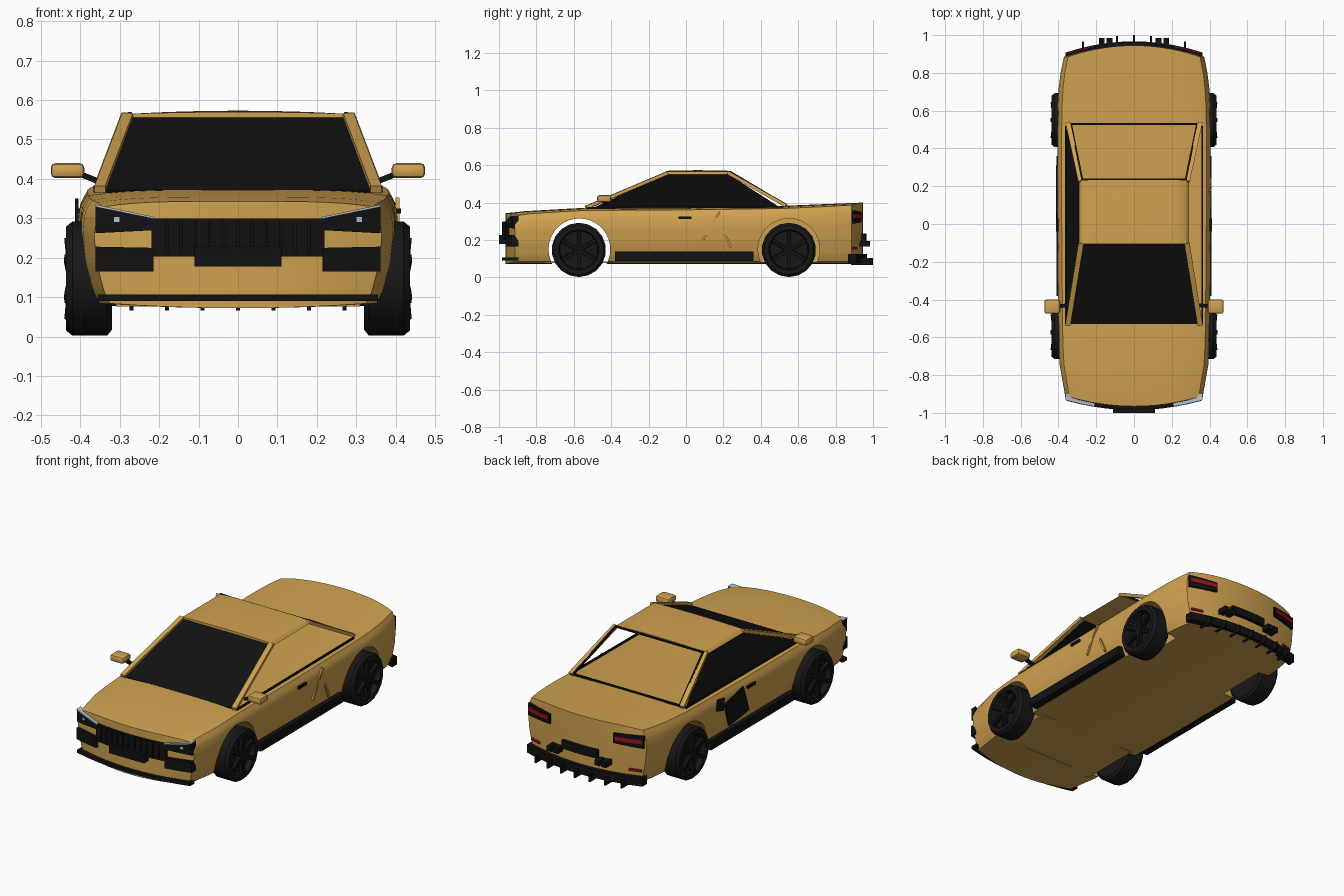
import bpy, bmesh, math
from mathutils import Vector, Matrix

if "Cube" in bpy.data.objects:
    bpy.data.objects.remove(bpy.data.objects["Cube"])

def material(name, rgb):
    m = bpy.data.materials.new(name)
    m.diffuse_color = (*rgb, 1)
    m.use_nodes = True
    m.node_tree.nodes["Principled BSDF"].inputs["Base Color"].default_value = m.diffuse_color
    return m

GOLD = material("gold_paint", (0.63, 0.36, 0.08))
BLACK = material("black_trim", (0.006, 0.006, 0.006))
TYRE = material("tyre_rubber", (0.009, 0.009, 0.009))
RED = material("red_lamp", (0.30, 0.008, 0.015))
LAMP = material("pale_lamp", (0.45, 0.55, 0.62))

def finish(name, bm, mat, smooth=None):
    bmesh.ops.recalc_face_normals(bm, faces=bm.faces)
    me = bpy.data.meshes.new(name)
    bm.to_mesh(me)
    bm.free()
    ob = bpy.data.objects.new(name, me)
    bpy.context.collection.objects.link(ob)
    me.materials.append(mat)
    if smooth:
        smooth_by_angle(ob, smooth)
    return ob

def smooth_by_angle(ob, deg):
    bpy.ops.object.select_all(action='DESELECT')
    ob.select_set(True)
    bpy.context.view_layer.objects.active = ob
    bpy.ops.object.shade_smooth_by_angle(angle=math.radians(deg))

def interp(table, v):
    if v <= table[0][0]:
        return table[0][1]
    for (a, p), (b, q) in zip(table, table[1:]):
        if v <= b:
            return p + (q - p) * (v - a) / (b - a)
    return table[-1][1]

def box(name, lo, hi, mat, bevel=0):
    bm = bmesh.new()
    lo, hi = Vector(lo), Vector(hi)
    bmesh.ops.create_cube(bm, size=1, matrix=Matrix.Translation((lo + hi) / 2) @ Matrix.Diagonal((*(hi - lo), 1)))
    if bevel:
        bmesh.ops.bevel(bm, geom=bm.edges[:], offset=bevel, segments=2, profile=0.5, affect='EDGES')
    return finish(name, bm, mat, 40 if bevel else None)

def beam(name, a, b, w, h, mat):
    a, b = Vector(a), Vector(b)
    rot = (b - a).to_track_quat('Y', 'Z').to_matrix().to_4x4()
    bm = bmesh.new()
    bmesh.ops.create_cube(bm, size=1, matrix=Matrix.Translation((a + b) / 2) @ rot @ Matrix.Diagonal((w, (b - a).length, h, 1)))
    return finish(name, bm, mat)

def plate(name, pts, offset, mat):
    bm = bmesh.new()
    f = bm.faces.new([bm.verts.new(p) for p in pts])
    ext = bmesh.ops.extrude_face_region(bm, geom=[f])
    bmesh.ops.translate(bm, vec=offset, verts=[v for v in ext["geom"] if isinstance(v, bmesh.types.BMVert)])
    return finish(name, bm, mat)

def front_y(x): return -0.965 + 0.05 * (x / 0.36) ** 2
def rear_y(x): return 0.945 - 0.06 * (x / 0.365) ** 2

def wrap(name, x0, x1, z0, z1, curve, out, mat, n=4):
    """Curved plate hugging the nose or tail; z0/z1 are (lower, upper) at each end."""
    bm = bmesh.new()
    cols = []
    s = -1 if curve is front_y else 1
    for i in range(n + 1):
        k = i / n
        x = x0 + (x1 - x0) * k
        lo, hi = (z0[j] + (z1[j] - z0[j]) * k for j in (0, 1))
        y = curve(x)
        cols.append([bm.verts.new(p) for p in ((x, y - s * .02, lo), (x, y + s * out, lo), (x, y + s * out, hi), (x, y - s * .02, hi))])
    for a, b in zip(cols, cols[1:]):
        for j in range(4):
            bm.faces.new((a[j], a[(j + 1) % 4], b[(j + 1) % 4], b[j]))
    bm.faces.new(cols[0])
    bm.faces.new(cols[-1])
    return finish(name, bm, mat)

# body shell: a gridded box mapped onto the car outline
WIDTH = [(-.965, .365), (-.9, .372), (-.78, .393), (-.6, .402), (0, .407), (.6, .407), (.8, .395), (.945, .372)]
TOP = [(-.965, .343), (-.9, .352), (-.55, .372), (0, .375), (.5, .382), (.945, .40)]
SIDE = [(0, .89), (.12, .93), (.4, .98), (.7, 1), (.88, .985), (1, .94)]
bm = bmesh.new()
bmesh.ops.create_cube(bm, size=2)
bmesh.ops.subdivide_edges(bm, edges=bm.edges[:], cuts=17, use_grid_fill=True)
for v in bm.verts:
    u, t = v.co.x, (v.co.z + 1) / 2
    y = -.01 + .955 * v.co.y
    top, low = interp(TOP, y) - .014 * u ** 4, .072 + .012 * u * u
    x = u * interp(WIDTH, y) * interp(SIDE, t)
    bend = .05 * max(0, 1 - (y + .965) / .25) - .06 * max(0, 1 - (.945 - y) / .25)
    v.co = (x, y + bend * u * u, low + (top - low) * t)
body = finish("body", bm, GOLD)

# wheel wells: open right through at the front, blind at the rear
cutters = []
for y, spans in ((-.57, [(-.6, .6)]), (.55, [(.29, .6), (-.6, -.29)])):
    for a, b in spans:
        bm = bmesh.new()
        bmesh.ops.create_cone(bm, cap_ends=True, segments=36, radius1=.165, radius2=.165, depth=b - a,
                              matrix=Matrix.Translation(((a + b) / 2, y, .15)) @ Matrix.Rotation(math.pi / 2, 4, 'Y'))
        c = finish("wheel_well_cutter", bm, GOLD)
        c.hide_render = True
        cutters.append(c)
        m = body.modifiers.new("well", 'BOOLEAN')
        m.object, m.operation, m.solver = c, 'DIFFERENCE', 'EXACT'
dg = bpy.context.evaluated_depsgraph_get()
cut_mesh = bpy.data.meshes.new_from_object(body.evaluated_get(dg))
body.modifiers.clear()
body.data = cut_mesh
for c in cutters:
    bpy.data.objects.remove(c)
smooth_by_angle(body, 35)
box("underbody", (-.31, -.75, .076), (.31, -.39, .084), GOLD)

# roof panel with a slight crown
bm = bmesh.new()
bmesh.ops.create_cube(bm, size=2)
bmesh.ops.subdivide_edges(bm, edges=bm.edges[:], cuts=7, use_grid_fill=True)
for v in bm.verts:
    u, w, t = v.co
    v.co = (u * (.283 - .008 * t), .063 + .17 * w, .558 + .007 * t + .008 * (1 - u * u) * (1 - .4 * w * w))
finish("roof", bm, GOLD, 40)

# windscreen, left side glass (right side and rear are open)
plate("windscreen", [(-.335, -.53, .372), (.335, -.53, .372), (.27, -.105, .556), (-.27, -.105, .556)], (0, .004, -.008), BLACK)
plate("left_side_glass", [(-.358, -.5, .37), (-.358, .5, .376), (-.284, .22, .556), (-.284, -.1, .556)], (.006, 0, 0), BLACK)
beam("rear_window_top", (-.28, .235, .561), (.28, .235, .561), .01, .01, BLACK)
beam("rear_window_bottom", (-.335, .53, .386), (.335, .53, .386), .01, .01, BLACK)

# wheel profile: (distance from centreline, radius)
TYRE_PROFILE = [(.32, 0), (.32, .13), (.332, .145), (.42, .145), (.436, .132), (.436, .108), (.405, .102), (.405, 0)]

def wheel(name, s, y):
    bm = bmesh.new()
    n = 18
    rings = [[bm.verts.new((s * x, y + r * math.sin(2 * math.pi * i / n), .147 + r * math.cos(2 * math.pi * i / n)))
              for i in range(n)] for x, r in TYRE_PROFILE]
    for a, b in zip(rings, rings[1:]):
        for i in range(n):
            bm.faces.new((a[i], a[(i + 1) % n], b[(i + 1) % n], b[i]))
    bmesh.ops.remove_doubles(bm, verts=bm.verts, dist=1e-5)
    finish(name, bm, TYRE, 35)
    for i in range(6):
        a = i * math.pi / 3
        beam(name + "_spoke", (s * .42, y, .147), (s * .43, y + .104 * math.sin(a), .147 + .104 * math.cos(a)), .022, .022, BLACK)

for s, side in ((-1, "left"), (1, "right")):
    wheel(side + "_front_wheel", s, -.573)
    wheel(side + "_rear_wheel", s, .55)
    # pillars and window trim
    beam(side + "_front_pillar", (s * .35, -.535, .374), (s * .28, -.1, .558), .028, .018, GOLD)
    beam(side + "_rear_pillar", (s * .35, .535, .384), (s * .283, .225, .56), .024, .018, GOLD)
    beam(side + "_rear_window_edge", (s * .334, .53, .39), (s * .274, .235, .565), .01, .01, BLACK)
    beam(side + "_belt_trim", (s * .362, -.53, .371), (s * .362, .52, .378), .008, .01, BLACK)
    # door mirror
    box(side + "_mirror", (s * .39 if s > 0 else -.475, -.475, .402), (.475 if s > 0 else -.39, -.4, .44), GOLD, .012)
    beam(side + "_mirror_stalk", (s * .345, -.43, .39), (s * .4, -.435, .412), .02, .014, BLACK)
    # sill and handle
    box(side + "_sill", (min(s * .35, s * .41), -.38, .088), (max(s * .35, s * .41), .36, .138), BLACK)
    box(side + "_door_handle", (min(s * .39, s * .413), -.04, .312), (max(s * .39, s * .413), .03, .325), BLACK)
    # headlamp, lamp strip, lower intake
    wrap(side + "_headlamp", s * .21, s * .362, (.27, .30), (.262, .332), front_y, .014, BLACK)
    wrap(side + "_lamp_strip", s * .21, s * .362, (.298, .303), (.329, .335), front_y, .018, LAMP)
    wrap(side + "_lamp_dot", s * .30, s * .315, (.29, .303), (.29, .303), front_y, .017, LAMP, 1)
    wrap(side + "_lower_intake", s * .215, s * .362, (.165, .225), (.165, .228), front_y, .018, BLACK)
    # tail lamp, reflector, exhausts
    wrap(side + "_tail_lamp", s * .2, s * .362, (.295, .35), (.288, .358), rear_y, .012, BLACK)
    wrap(side + "_tail_lamp_strip", s * .21, s * .358, (.315, .337), (.315, .34), rear_y, .018, RED)
    wrap(side + "_reflector", s * .28, s * .345, (.15, .162), (.15, .162), rear_y, .006, RED)
    for x in (.13, .17):
        box(side + "_exhaust", (s * x - .015, .9, .165), (s * x + .015, .985, .195), BLACK)

# left flank intake panels and right flank blades
plate("left_flank_intake", [(-.405, .02, .19), (-.405, .2, .165), (-.405, .24, .30), (-.405, .07, .34)], (-.008, 0, 0), BLACK)
plate("left_flank_vent", [(-.405, .25, .27), (-.405, .31, .29), (-.405, .30, .35), (-.405, .24, .34)], (-.008, 0, 0), BLACK)
beam("right_flank_blade", (.405, .09, .2), (.405, .18, .35), .01, .012, GOLD)
beam("right_flank_blade_rear", (.405, .24, .16), (.405, .2, .25), .01, .012, GOLD)

# nose: grille with bars, plate holder, splitter
wrap("grille", -.22, .22, (.203, .30), (.203, .30), front_y, .014, BLACK, 10)
for i in range(-5, 6):
    x = i * .036
    box("grille_bar", (x - .004, front_y(x) - .02, .21), (x + .004, front_y(x), .295), BLACK)
box("front_plate_holder", (-.11, -1.0, .178), (.11, -.955, .228), BLACK)
wrap("front_splitter", -.355, .355, (.09, .107), (.09, .107), front_y, .02, BLACK, 10)

# tail: plate holder, diffuser with fins
wrap("rear_plate_holder", -.11, .11, (.19, .235), (.19, .235), rear_y, .02, BLACK)
wrap("diffuser", -.362, .362, (.078, .125), (.078, .125), rear_y, .022, BLACK, 10)
for i in range(-3, 4):
    x = i * .09
    box("diffuser_fin", (x - .005, rear_y(x) - .03, .066), (x + .005, rear_y(x) + .055, .105), BLACK)
